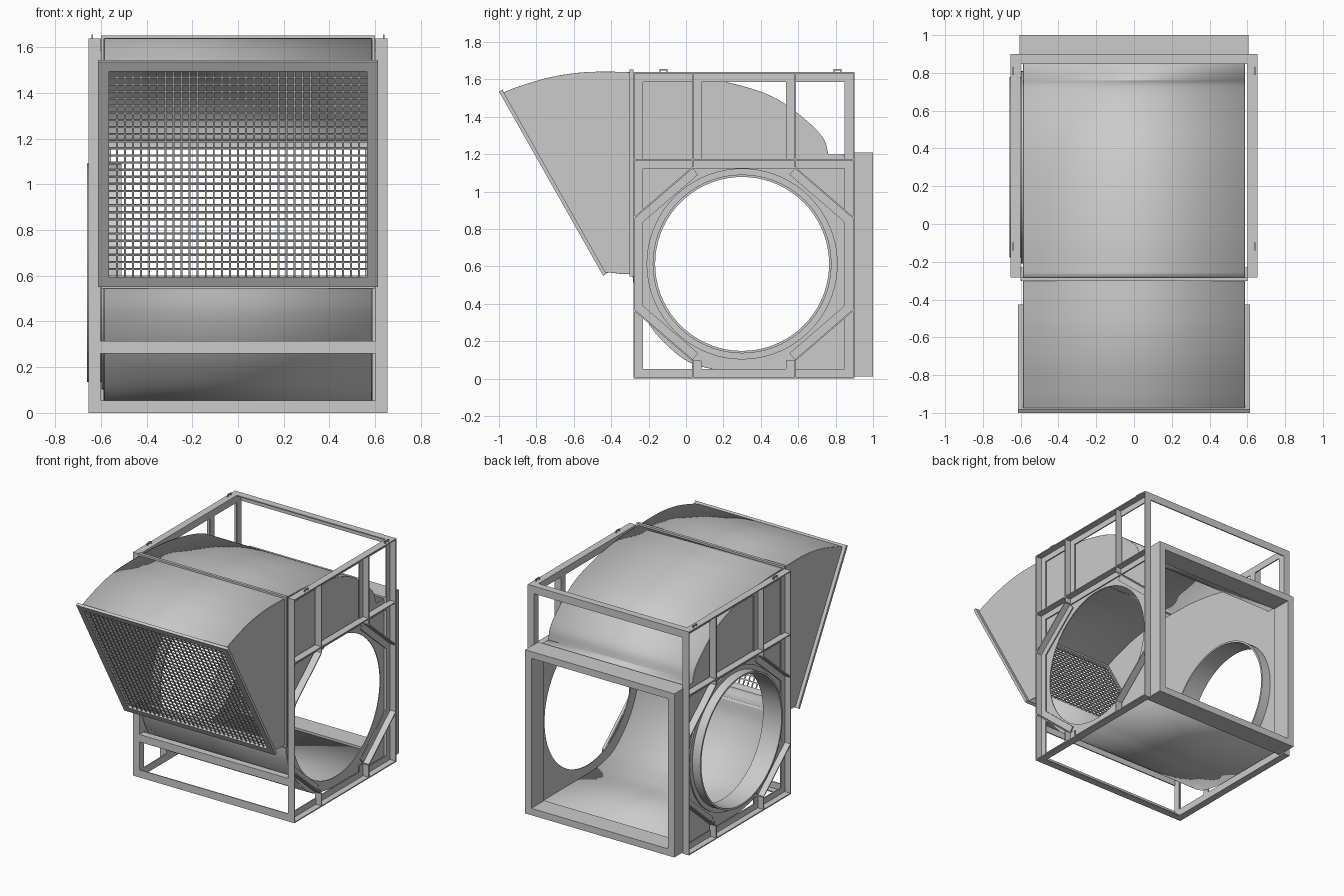
import bpy, bmesh, math
from mathutils import Vector as V

if "Cube" in bpy.data.objects:
    bpy.data.objects.remove(bpy.data.objects["Cube"])

X = V((1, 0, 0))


def finish(bm, name, mirror=False, thick=0.0, smooth=False):
    bmesh.ops.recalc_face_normals(bm, faces=bm.faces)
    me = bpy.data.meshes.new(name)
    bm.to_mesh(me)
    bm.free()
    ob = bpy.data.objects.new(name, me)
    bpy.context.collection.objects.link(ob)
    if thick:
        m = ob.modifiers.new("thickness", 'SOLIDIFY')
        m.thickness, m.offset = thick, 0
    if mirror:
        m = ob.modifiers.new("mirror", 'MIRROR')
        m.use_axis[0] = True
    if smooth:
        bpy.ops.object.select_all(action='DESELECT')
        ob.select_set(True)
        bpy.context.view_layer.objects.active = ob
        bpy.ops.object.shade_smooth_by_angle(angle=math.radians(30))
    return ob


def obox(bm, o, a, b, c):
    """Box from corner o along edge vectors a, b, c."""
    o = V(o)
    v = [bm.verts.new(o + a * i + b * j + c * k) for i in (0, 1) for j in (0, 1) for k in (0, 1)]
    for f in ((0, 1, 3, 2), (4, 6, 7, 5), (0, 4, 5, 1), (2, 3, 7, 6), (0, 2, 6, 4), (1, 5, 7, 3)):
        bm.faces.new([v[i] for i in f])


def box(bm, x0, x1, y0, y1, z0, z1):
    obox(bm, (x0, y0, z0), V((x1 - x0, 0, 0)), V((0, y1 - y0, 0)), V((0, 0, z1 - z0)))


def spline(pts, n=8):
    """Smooth curve through 2D points."""
    p = [V(q) for q in pts]
    p = [2 * p[0] - p[1]] + p + [2 * p[-1] - p[-2]]
    out = []
    for i in range(1, len(p) - 2):
        a, b, c, d = p[i - 1:i + 3]
        for k in range(n):
            t = k / n
            out.append(0.5 * (2 * b + (c - a) * t + (2 * a - 5 * b + 4 * c - d) * t * t
                              + (3 * b - a - 3 * c + d) * t ** 3))
    return out + [p[-2]]


def sheet(name, pts, w=0.585):
    """Bent sheet: a (y, z) profile swept across the width."""
    bm = bmesh.new()
    rows = [[bm.verts.new((s * w, p[0], p[1])) for s in (-1, 1)] for p in pts]
    for a, b in zip(rows, rows[1:]):
        bm.faces.new((a[0], a[1], b[1], b[0]))
    finish(bm, name, thick=0.006, smooth=True)


CY, CZ = 0.30, 0.613


def side_plate(name, pts, x, hole=0):
    """Flat (y, z) outline at x, with an optional round inlet hole."""
    loops = [[(p[0], p[1]) for p in pts]]
    if hole:
        loops.append([(CY + hole * math.cos(i * math.tau / 72), CZ + hole * math.sin(i * math.tau / 72))
                      for i in range(72)])
    bm = bmesh.new()
    for loop in loops:
        vs = [bm.verts.new((x, y, z)) for y, z in loop]
        for i in range(len(vs)):
            bm.edges.new((vs[i - 1], vs[i]))
    bmesh.ops.triangle_fill(bm, use_beauty=True, use_dissolve=False, edges=bm.edges[:])
    finish(bm, name, thick=0.006)


# Scroll casing
low = spline([(-0.285, 0.565), (-0.265, 0.44), (-0.2, 0.3), (-0.1, 0.18), (0.03, 0.085), (0.2, 0.045), (0.35, 0.04)])
low.append(V((0.87, 0.04)))
top = spline([(-0.285, 1.635), (-0.05, 1.625), (0.225, 1.58), (0.45, 1.51), (0.61, 1.405), (0.727, 1.29), (0.76, 1.195)])
top.append(V((0.87, 1.195)))
sheet("scroll_bottom", low)
sheet("scroll_top", top)
side_plate("scroll_right_side", low + top[::-1], 0.585, 0.508)
side_plate("scroll_left_side", low + top[::-1], -0.585, 0.47)

# Intake hood
hood_top = spline([(-0.982, 1.525), (-0.89, 1.56), (-0.727, 1.608), (-0.567, 1.633), (-0.43, 1.638), (-0.285, 1.635)])
hood_low = spline([(-0.437, 0.567), (-0.40, 0.569), (-0.34, 0.562), (-0.285, 0.563)])
sheet("hood_top", hood_top)
sheet("hood_bottom", hood_low)
for s, n in ((1, "right"), (-1, "left")):
    side_plate(f"hood_{n}_side", hood_low + hood_top[::-1], s * 0.585)

# Flange joining hood and scroll
bm = bmesh.new()
for s in (-1, 1):
    box(bm, s * 0.582, s * 0.6, -0.303, -0.282, 0.545, 1.652)
for z in (0.545, 1.634):
    box(bm, -0.582, 0.582, -0.303, -0.282, z, z + 0.018)
finish(bm, "hood_flange")

# Sloping hood rim and wire guard
p0, p1 = V((0, -0.443, 0.55)), V((0, -1.0, 1.535))
L = (p1 - p0).length
d = (p1 - p0) / L
n = V((0, d.z, -d.y))
bm = bmesh.new()
for s in (-1, 1):
    obox(bm, p0 + X * s * 0.565, X * s * 0.048, d * L, n * 0.02)
for v in (0, L - 0.048):
    obox(bm, p0 + d * v - X * 0.565, X * 1.13, d * 0.048, n * 0.02)
finish(bm, "hood_rim")
bm = bmesh.new()
cols, rows, wire = 32, 29, 0.008
for i in range(1, cols):
    x = -0.565 + 1.13 * i / cols
    obox(bm, p0 + d * 0.04 + X * (x - wire / 2) + n * 0.006, X * wire, d * (L - 0.08), n * 0.006)
for i in range(1, rows):
    v = 0.048 + (L - 0.096) * i / rows
    obox(bm, p0 + d * (v - wire / 2) - X * 0.57 + n * 0.010, X * 1.14, d * wire, n * 0.006)
finish(bm, "wire_guard")

# Outlet collar
bm = bmesh.new()
for s in (-1, 1):
    box(bm, s * 0.555, s * 0.605, 0.85, 1.0, 0.01, 1.21)
for z in (0.01, 1.16):
    box(bm, -0.555, 0.555, 0.85, 1.0, z, z + 0.05)
finish(bm, "outlet_collar")


# Inlet ring and its flange on the left side
def ring(name, prof):
    """Closed (x, radius) profile revolved about the inlet axis."""
    bm = bmesh.new()
    N = 72
    rs = [[bm.verts.new((x, CY + r * math.cos(i * math.tau / N), CZ + r * math.sin(i * math.tau / N)))
           for x, r in prof] for i in range(N)]
    k = len(prof)
    for i in range(N):
        for j in range(k):
            bm.faces.new((rs[i - 1][j], rs[i][j], rs[i][(j + 1) % k], rs[i - 1][(j + 1) % k]))
    finish(bm, name, smooth=True)


ring("inlet_ring", [(-0.66, 0.465), (-0.66, 0.478), (-0.51, 0.478), (-0.51, 0.465)])
ring("inlet_flange", [(-0.597, 0.476), (-0.597, 0.51), (-0.588, 0.51), (-0.588, 0.476)])

# Angle-iron side frames: base plate inside, leg standing outwards on the line p-q
bm = bmesh.new()
W, T = 0.052, 0.008


def angle(p, q, side):
    a, b = V((0, *p)), V((0, *q))
    run = b - a
    w = V((0, -run.z, run.y)).normalized() * side
    obox(bm, a + X * 0.602, run, w * W, X * T)
    obox(bm, a + X * 0.602, run, w * T, X * 0.053)


Y0, Y1, Z1 = -0.282, 0.9, 1.638
angle((Y0, 0), (Y0, Z1), -1)
angle((Y1, 0), (Y1, Z1), 1)
angle((Y0, 0), (Y1, 0), 1)
angle((Y0, Z1), (Y1, Z1), -1)
angle((Y0, 1.175), (Y1, 1.175), -1)
M = (Y0 + Y1) / 2
for s in (-1, 1):
    ym, ye = M + s * 0.278, M + s * 0.591
    angle((ym, 1.175), (ym, Z1), s)
    angle((ym, 0.0), (ym, 0.096), s)
    angle((ym, 1.13), (ym, 1.175), s)
    angle((ye, 0.86), (ym, 1.13), s)
    angle((ye, 0.366), (ym, 0.096), -s)
finish(bm, "side_frame", mirror=True)

# Cross rails between the side frames
bm = bmesh.new()
for y, sy, z, sz in ((Y0, 1, 0, 1), (Y0, 1, 0.315, -1), (Y1, -1, Z1, -1)):
    box(bm, -0.605, 0.605, y, y + sy * T, z, z + sz * 0.055)
    box(bm, -0.605, 0.605, y, y + sy * W, z, z + sz * T)
finish(bm, "cross_rails")

# Lifting lugs
bm = bmesh.new()
for y in (-0.12, 0.81):
    for s in (-1, 1):
        box(bm, 0.634, 0.642, y + s * 0.013, y + s * 0.021, 1.63, 1.655)
    box(bm, 0.634, 0.642, y - 0.013, y + 0.013, 1.648, 1.655)
finish(bm, "lifting_lugs", mirror=True)
